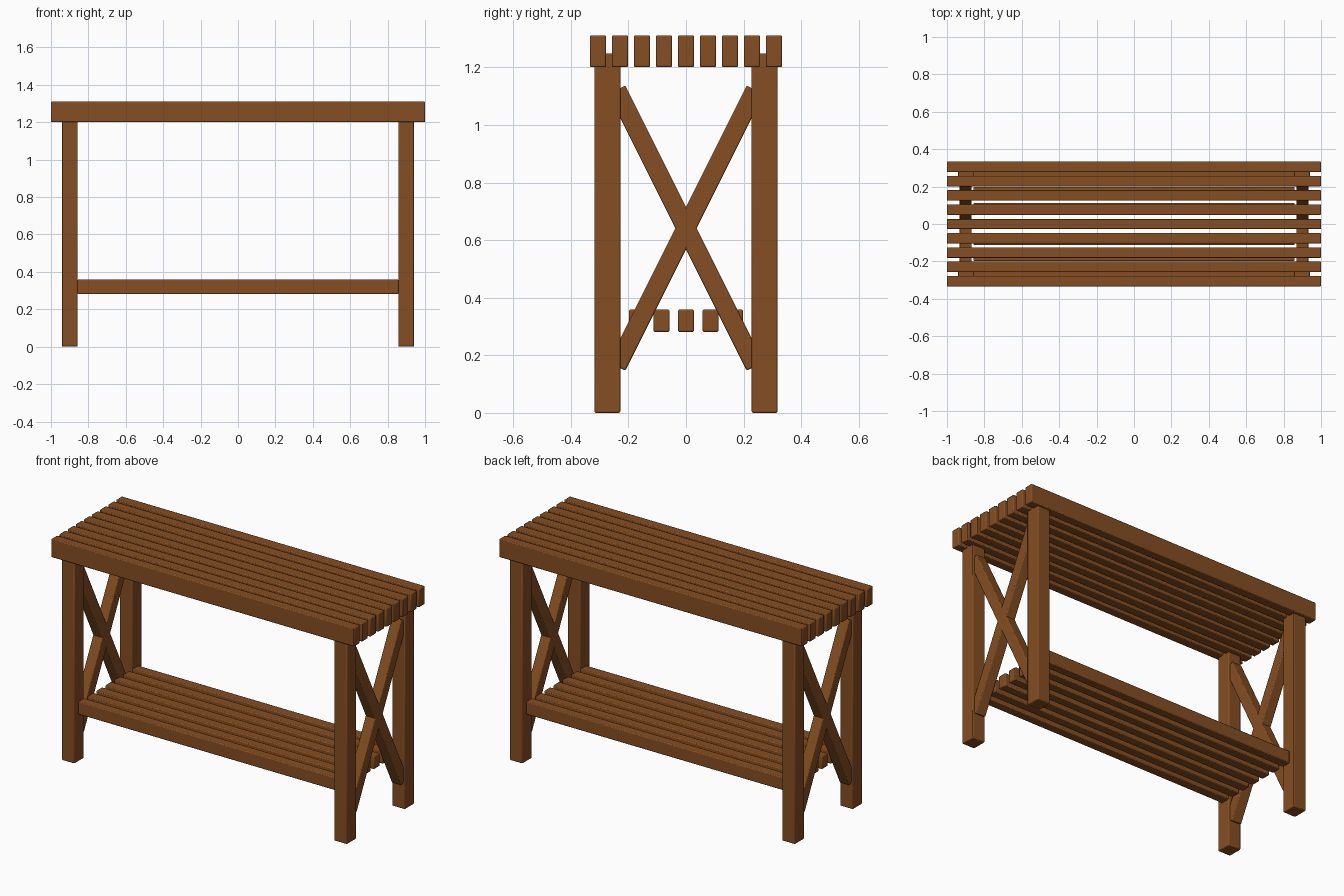
import bpy
import math

default_cube = bpy.data.objects.get("Cube")
if default_cube:
    bpy.data.objects.remove(default_cube, do_unlink=True)

# Single brown wood colour
WOOD = (0.235, 0.077, 0.016, 1.0)
wood = bpy.data.materials.new("brown_wood")
wood.use_nodes = True
wood.diffuse_color = WOOD
wood.node_tree.nodes["Principled BSDF"].inputs["Base Color"].default_value = WOOD


def beam(name, center, size, tilt=0.0):
    """Timber with softened edges, optionally tilted about the x axis."""
    bpy.ops.mesh.primitive_cube_add(size=1, location=center)
    obj = bpy.context.object
    obj.name = name
    obj.scale = size
    bpy.ops.object.transform_apply(location=False, rotation=False, scale=True)
    obj.rotation_euler.x = tilt
    bevel = obj.modifiers.new("soft_edges", "BEVEL")
    bevel.width = 0.005
    bevel.segments = 2
    obj.data.materials.append(wood)
    bpy.ops.object.shade_smooth_by_angle(angle=math.radians(30))
    return obj


def slat_row(name, count, pitch, z, size):
    """Evenly spaced slats centred on y = 0."""
    for i in range(count):
        y = (i - (count - 1) / 2) * pitch
        beam(f"{name}_{i + 1}", (0, y, z), size)


# Table top and lower shelf
slat_row("top_slat", 9, 0.0764, 1.256, (2.0, 0.056, 0.11))
slat_row("shelf_slat", 7, 0.085, 0.32, (1.716, 0.056, 0.077))

# Legs and crossed braces at each end
LEG_HEIGHT = 1.248
brace_angle = math.atan2(1, 2)
for side, sx in (("left", 1), ("right", -1)):
    for end, sy in (("front", -1), ("back", 1)):
        beam(f"{end}_{side}_leg", (sx * 0.9, sy * 0.273, LEG_HEIGHT / 2),
             (0.084, 0.09, LEG_HEIGHT))
        beam(f"{side}_brace_leaning_{end}", (sx * 0.9, 0, 0.642),
             (0.064, 0.066, 1.074), -sy * brace_angle)
